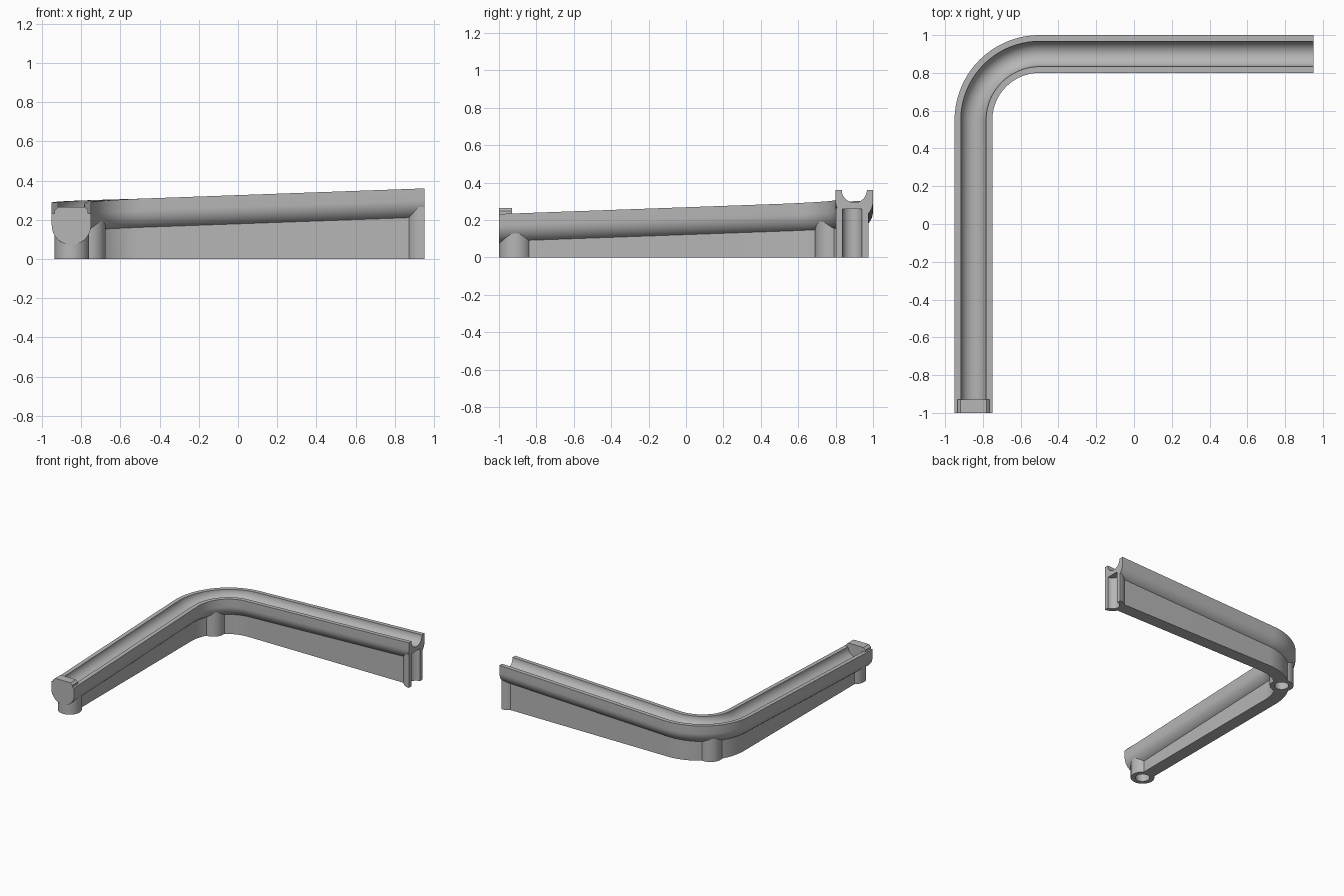
import bpy, bmesh, math

old = bpy.data.objects.get("Cube")
if old:
    bpy.data.objects.remove(old, do_unlink=True)

grey = bpy.data.materials.new("plain grey")
grey.use_nodes = True
colour = (0.47, 0.47, 0.47, 1)
grey.diffuse_color = colour
grey.node_tree.nodes["Principled BSDF"].inputs["Base Color"].default_value = colour

# Track dimensions
HALF, GROOVE, BEND = 0.1, 0.067, 0.35
CX, CY = -0.5, 0.55          # centre of the bend
START, END = -1.0, 0.95
TOP_LOW, TOP_HIGH = 0.232, 0.36
LEG = CY - START
ARC = BEND * math.pi / 2
TOTAL = LEG + ARC + END - CX


def top_at(s):
    return TOP_LOW + (TOP_HIGH - TOP_LOW) * s / TOTAL


def frame(s):
    """Point on the centre line and the unit vector to its outer side."""
    if s <= LEG:
        return CX - BEND, START + s, -1, 0
    if s >= LEG + ARC:
        return CX + s - LEG - ARC, CY + BEND, 0, 1
    a = math.pi - (s - LEG) / BEND
    nx, ny = math.cos(a), math.sin(a)
    return CX + BEND * nx, CY + BEND * ny, nx, ny


def finish(name, bm):
    bmesh.ops.recalc_face_normals(bm, faces=bm.faces[:])
    mesh = bpy.data.meshes.new(name)
    bm.to_mesh(mesh)
    bm.free()
    mesh.materials.append(grey)
    ob = bpy.data.objects.new(name, mesh)
    bpy.context.collection.objects.link(ob)
    return ob


def sweep(name, section, stations):
    """Sweep a closed section, given as a function of the local top height."""
    bm = bmesh.new()
    rings = []
    for s in stations:
        x, y, nx, ny = frame(s)
        rings.append([bm.verts.new((x + nx * u, y + ny * u, z))
                      for u, z in section(top_at(s))])
    n = len(rings[0])
    for a, b in zip(rings, rings[1:]):
        for i in range(n):
            j = (i + 1) % n
            bm.faces.new((a[i], a[j], b[j], b[i]))
    bm.faces.new(rings[0])
    bm.faces.new(rings[-1])
    return finish(name, bm)


def cylinder(name, x, y, r, z0, z1):
    bm = bmesh.new()
    bmesh.ops.create_cone(bm, cap_ends=True, segments=48, radius1=r, radius2=r, depth=z1 - z0)
    bmesh.ops.translate(bm, verts=bm.verts[:], vec=(x, y, (z0 + z1) / 2))
    return finish(name, bm)


def boolean(target, tool, operation):
    mod = target.modifiers.new(operation, "BOOLEAN")
    mod.operation, mod.object, mod.solver = operation, tool, "EXACT"
    bpy.context.view_layer.objects.active = target
    bpy.ops.object.modifier_apply(modifier=mod.name)


def rail_section(top):
    outer = [(HALF * math.cos(a), top - 0.06 + HALF * math.sin(a))
             for a in (-math.pi * i / 32 for i in range(33))]
    groove = [(GROOVE * math.cos(a), top + GROOVE * math.sin(a))
              for a in (math.pi + math.pi * i / 24 for i in range(25))]
    return [(HALF, top)] + outer + [(-HALF, top)] + groove


def wall_section(top):
    w, h = 0.05, top - 0.1
    return [(-w, 0), (w, 0), (w, h), (-w, h)]


bend = [LEG + ARC * i / 32 for i in range(33)]
rail = sweep("rail", rail_section, [0] + bend + [TOTAL])
support = sweep("support_wall", wall_section, [0.09] + bend + [TOTAL])

# Hollow posts at the front end, the bend and the high end
posts = [(-0.848, -0.913, 0.087), (-0.762, 0.778, LEG + ARC / 2), (END, 0.888, TOTAL)]
bores = []
for x, y, s in posts:
    post = cylinder("post", x, y, 0.087, 0, top_at(s) - 0.095)
    boolean(support, post, "UNION")
    bpy.data.objects.remove(post, do_unlink=True)
    bores.append(cylinder("bore", x, y, 0.052, -0.05, top_at(s) - 0.1))

# Trim the last post flush with the rail end
bm = bmesh.new()
bmesh.ops.create_cube(bm, size=1)
bmesh.ops.translate(bm, verts=bm.verts[:], vec=(END + 0.5, 0.9, 0.2))
trim = finish("trim", bm)
boolean(support, trim, "DIFFERENCE")
for bore in bores:
    boolean(support, bore, "DIFFERENCE")
    boolean(rail, bore, "DIFFERENCE")
for tool in bores + [trim]:
    bpy.data.objects.remove(tool, do_unlink=True)

# Stop block that closes the low end of the groove
def stop_section(top):
    low = [(GROOVE * math.cos(a), TOP_LOW + GROOVE * math.sin(a))
           for a in (math.pi + math.pi * i / 24 for i in range(25))]
    z = TOP_LOW
    return low + [(0.085, z), (0.085, z + 0.016), (0.068, z + 0.033),
                  (-0.068, z + 0.033), (-0.085, z + 0.016), (-0.085, z)]


stop = sweep("end_stop", stop_section, [0, 0.07])

for ob in (rail, support, stop):
    bpy.ops.object.select_all(action="DESELECT")
    ob.select_set(True)
    bpy.context.view_layer.objects.active = ob
    bpy.ops.object.shade_smooth_by_angle(angle=math.radians(30))
